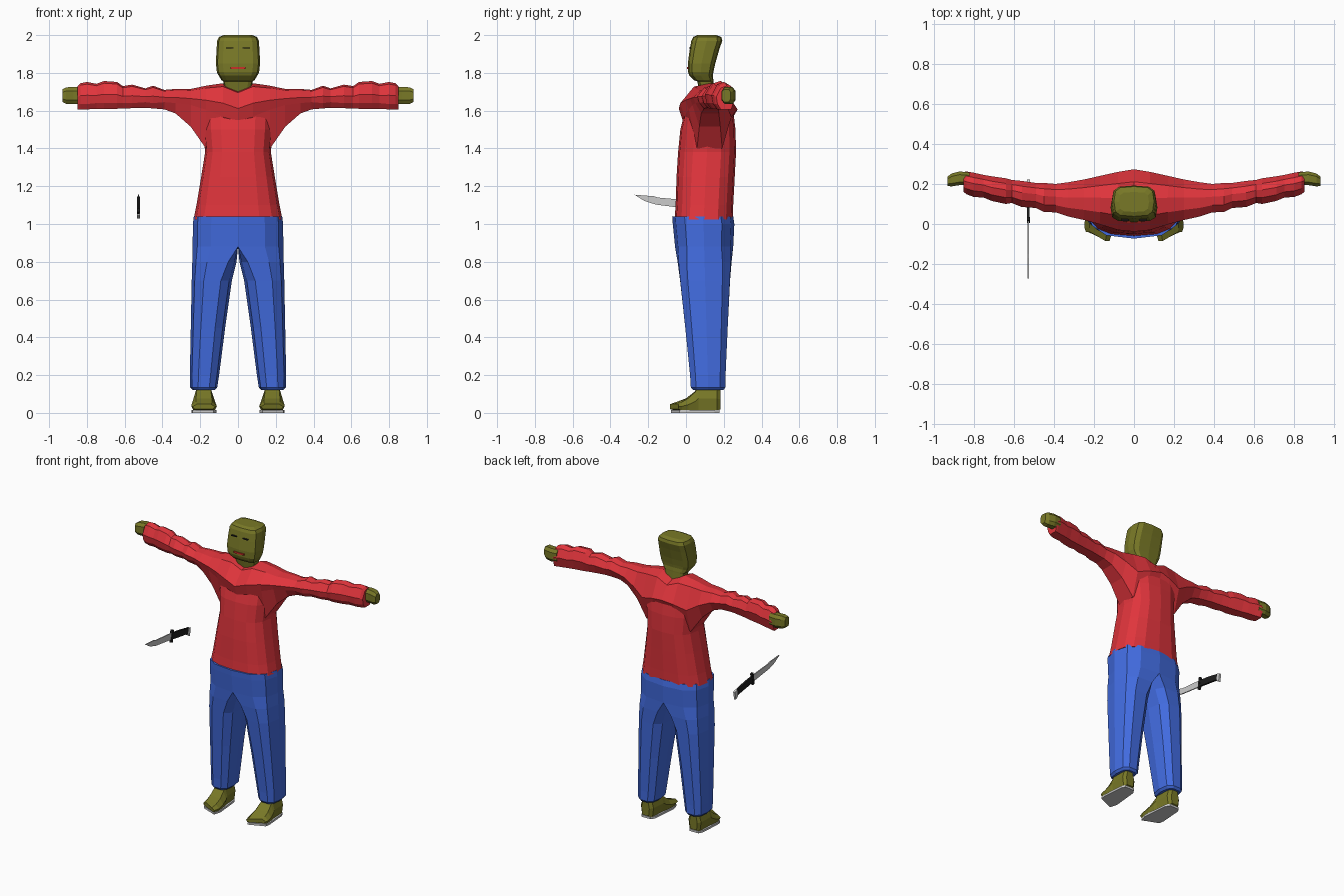
import bpy, bmesh
from math import cos, sin, pi, radians

def mat(name, rgb):
    m = bpy.data.materials.new(name)
    m.diffuse_color = (*rgb, 1)
    return m

RED = mat("shirt_red", (.75, .035, .045))
BLUE = mat("trouser_blue", (.055, .15, .75))
SKIN = mat("olive_skin", (.19, .19, .02))
BLACK = mat("black", (.012, .012, .012))
LIPS = mat("lip_red", (.6, .03, .02))

def finish(bm, name, material, mirror):
    bmesh.ops.recalc_face_normals(bm, faces=bm.faces)
    me = bpy.data.meshes.new(name)
    bm.to_mesh(me)
    bm.free()
    ob = bpy.data.objects.new(name, me)
    bpy.context.collection.objects.link(ob)
    if material:
        me.materials.append(material)
    if mirror:
        md = ob.modifiers.new("mirror", 'MIRROR')
        md.use_clip = True
    return ob

def loft(name, rings, material=None, mirror=False, cap_start=True):
    bm = bmesh.new()
    vs = [[bm.verts.new(p) for p in r] for r in rings]
    n = len(vs[0])
    for a, b in zip(vs, vs[1:]):
        for i in range(n):
            j = (i + 1) % n
            bm.faces.new((a[i], a[j], b[j], b[i]))
    if cap_start:
        bm.faces.new(vs[0])
    bm.faces.new(vs[-1])
    return finish(bm, name, material, mirror)

def plate(name, outline, x, thick, material=None):
    # flat y-z outline given thickness along x
    return loft(name, [[(x + s * thick / 2, y, z) for y, z in outline] for s in (-1, 1)], material)

def box(name, x0, x1, y0, y1, z0, z1, material=None, mirror=False):
    return loft(name, [[(x0, y0, z), (x1, y0, z), (x1, y1, z), (x0, y1, z)] for z in (z0, z1)],
                material, mirror)

def spow(v, p):
    return abs(v) ** p * (1 if v >= 0 else -1)

def oval(z, x0, x1, yf, yb, n=12, p=.7):
    # squarish horizontal ring
    return [((x0 + x1) / 2 + (x1 - x0) / 2 * spow(cos(2 * pi * i / n), p),
             (yf + yb) / 2 + (yb - yf) / 2 * spow(sin(2 * pi * i / n), p), z) for i in range(n)]

# head and neck
head = [(1.70, .07, .07, .15), (1.755, .078, .06, .145), (1.762, .088, .04, .145),
        (1.785, .102, .018, .142), (1.805, .112, .011, .145), (1.85, .117, .01, .155),
        (1.92, .114, .019, .175), (1.97, .11, .028, .192), (1.99, .10, .038, .187),
        (2.0, .075, .06, .16)]
loft("head", [oval(z, -h, h, f, b, 12, .55) for z, h, f, b in head], SKIN)
box("eye", .025, .063, .015, .04, 1.928, 1.934, BLACK, True)
box("mouth", -.04, .04, .005, .03, 1.82, 1.831, LIPS)

# shirt body
body = [(1.025, .235, -.06, .247), (1.1, .22, -.055, .25), (1.25, .195, -.05, .258),
        (1.38, .174, -.042, .265), (1.5, .185, -.03, .262), (1.6, .19, -.005, .25)]
loft("shirt_body", [oval(z, -h, h, f, b, 16, .75) for z, h, f, b in body], RED)

# shoulder yoke and sleeves: x, front y, back y, top z, front fold z, bottom z
def sleeve_ring(x, yf, yb, zt, zy, zb):
    w, h = yb - yf, zt - zy
    yz = [(yf + .55 * w, zt), (yf + .25 * w, zt - .1 * h), (yf, zy + .4 * h),
          (yf + .07 * w, zy), (yf + .25 * w, zb), (yb - .2 * w, zb),
          (yb, (zt + zb) / 2), (yb - .2 * w, zt - .15 * h)]
    return [(x, y, z) for y, z in yz]

arm = [(0, -.038, .273, 1.712, 1.545, 1.5), (.08, -.03, .26, 1.745, 1.57, 1.44),
       (.17, -.002, .24, 1.732, 1.605, 1.40), (.25, .02, .222, 1.715, 1.63, 1.515),
       (.33, .038, .208, 1.715, 1.64, 1.585), (.39, .058, .2, 1.71, 1.645, 1.607),
       (.45, .06, .205, 1.732, 1.64, 1.612), (.49, .08, .205, 1.718, 1.645, 1.615),
       (.56, .085, .215, 1.738, 1.64, 1.613), (.61, .105, .22, 1.73, 1.64, 1.612),
       (.64, .1, .228, 1.752, 1.64, 1.61), (.71, .115, .238, 1.757, 1.64, 1.609),
       (.75, .132, .245, 1.742, 1.64, 1.609), (.8, .135, .256, 1.752, 1.635, 1.607),
       (.835, .148, .262, 1.745, 1.635, 1.606), (.85, .16, .26, 1.73, 1.635, 1.606)]
loft("sleeve", [sleeve_ring(*a) for a in arm], RED, True, False)

# hands
def hand_ring(x, yc, zc, ry, rz):
    return [(x, yc + ry * spow(cos(pi * i / 4 + pi / 8), .7),
             zc + rz * spow(sin(pi * i / 4 + pi / 8), .7)) for i in range(8)]

loft("hand", [hand_ring(.82, .225, 1.68, .034, .046), (hand_ring(.87, .228, 1.68, .036, .048)),
              hand_ring(.91, .22, 1.68, .034, .046), hand_ring(.93, .213, 1.68, .025, .035)],
     SKIN, True)

# trousers: round leg rings blending (d) into half-hip rings
def leg_ring(z, x0, x1, yf, yb, d):
    cy, ry = (yf + yb) / 2, (yb - yf) / 2
    out = []
    for k in range(10):
        t = radians(-108 + 36 * k)
        lx = (x0 + x1) / 2 + (x1 - x0) / 2 * spow(cos(t), .75)
        ly = cy + ry * spow(sin(t), .75)
        if k < 7:
            s = radians(-90 + 30 * k)
            hx, hy = x1 * spow(max(cos(s), 0), .75), cy + ry * spow(sin(s), .75)
        else:
            hx, hy = 0, cy + ry * (8 - k) * .5
        out.append((max(0, lx + (hx - lx) * d), ly + (hy - ly) * d, z))
    return out

legs = [(.12, .125, .24, .035, .2, 0), (.135, .11, .253, .022, .212, 0),
        (.2, .1, .255, .018, .213, 0), (.45, .068, .25, -.008, .225, 0),
        (.7, .034, .245, -.036, .238, .05), (.8, .012, .242, -.048, .245, .35),
        (.88, 0, .24, -.058, .25, 1), (1.0, 0, .239, -.07, .256, 1),
        (1.04, 0, .234, -.073, .25, 1)]
loft("trouser_leg", [leg_ring(*r) for r in legs], BLUE, True)

# feet: y, inner x, outer x, top z, bottom z; toes slant back on the outer side
def foot_ring(y, x0, x1, zt, zb, skew=0):
    m = (zt + zb) * .5
    e = (x1 - x0) * .18
    return [(x0 + e / 2, y, zb), (x1 - e / 2, y + skew, zb), (x1, y + skew, m),
            (x1 - e, y + skew, zt), (x0 + e, y, zt), (x0, y, m)]

foot = [(.183, .155, .215, .125, .02), (.165, .135, .232, .14, .01), (.065, .128, .236, .14, .01),
        (.045, .122, .24, .112, .01, .005), (.0, .115, .246, .077, .01, .012),
        (-.05, .112, .247, .058, .012, .03), (-.085, .122, .24, .046, .02, .045)]
loft("foot", [foot_ring(*f) for f in foot], SKIN, True)
sole = [(.15, .178), (.22, .178), (.234, .15), (.245, -.0), (.24, -.035), (.13, -.08), (.115, -.03),
        (.132, .15)]
loft("shoe_sole", [[(x, y, z) for x, y in sole] for z in (0, .014)], None, True)

# knife floating beside the body
KX = -.527
plate("knife_blade", [(-.273, 1.155), (-.17, 1.147), (-.15, 1.14), (.02, 1.125), (.02, 1.08),
                      (-.06, 1.09), (-.16, 1.103), (-.22, 1.122)], KX, .007)
plate("knife_guard", [(.018, 1.145), (.034, 1.142), (.022, 1.06), (.006, 1.063)], KX, .016, BLACK)
plate("knife_handle", [(.025, 1.122), (.1, 1.112), (.2, 1.092), (.196, 1.052), (.15, 1.06),
                       (.09, 1.069), (.022, 1.08)], KX, .013, BLACK)
plate("knife_pommel", [(.198, 1.094), (.222, 1.085), (.212, 1.03), (.19, 1.045)], KX, .014)
